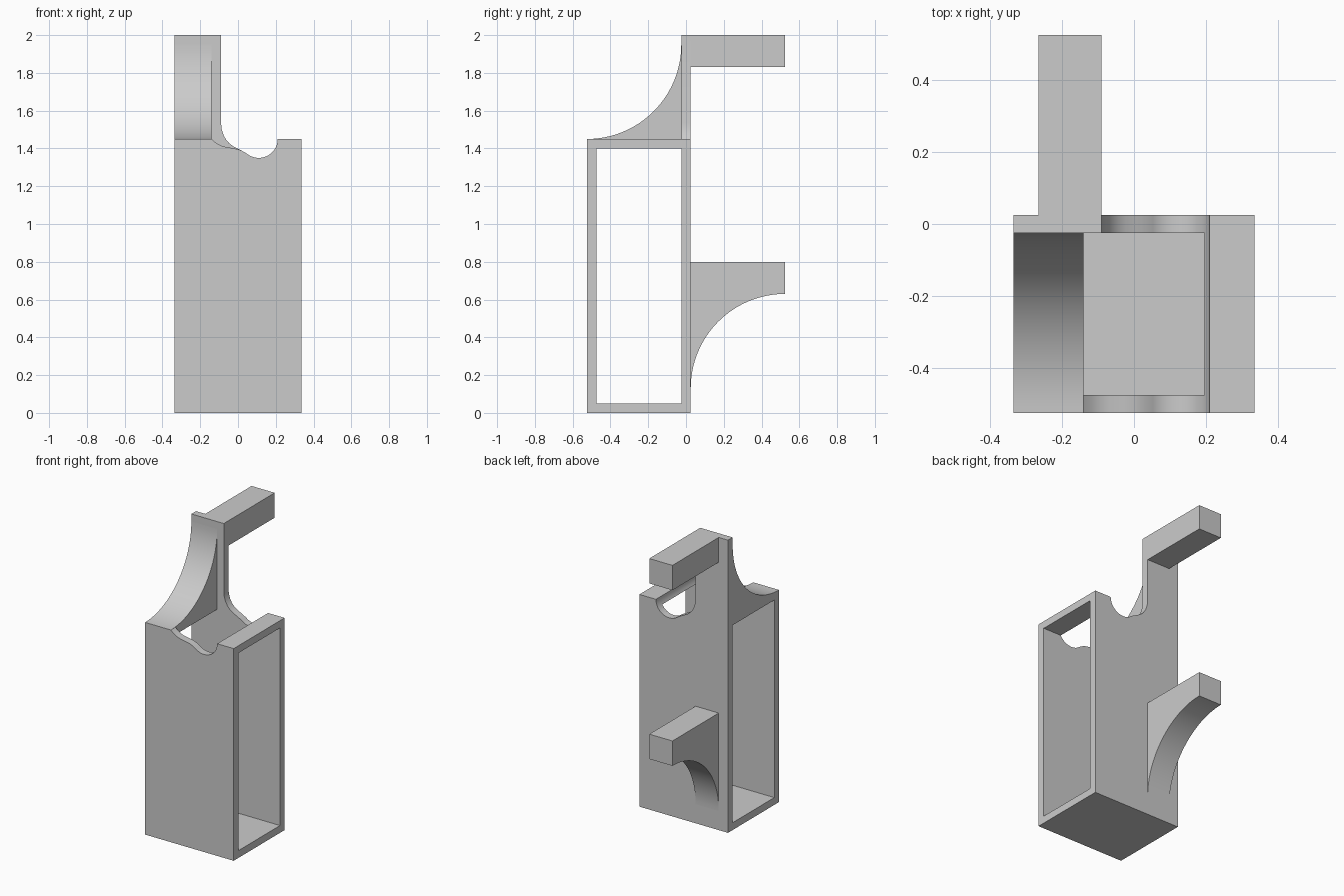
import bpy, bmesh
from math import cos, sin, radians

cube = bpy.data.objects.get("Cube")
if cube:
    bpy.data.objects.remove(cube, do_unlink=True)

grey = bpy.data.materials.new("light grey")
grey.use_nodes = True
grey.diffuse_color = (0.6, 0.6, 0.6, 1)
grey.node_tree.nodes["Principled BSDF"].inputs["Base Color"].default_value = (0.6, 0.6, 0.6, 1)


def arc(cx, cz, r, start, end, steps=24):
    angles = [radians(start + (end - start) * i / steps) for i in range(steps + 1)]
    return [(cx + r * cos(a), cz + r * sin(a)) for a in angles]


def extrude(name, outline, axis, lo, hi):
    """Extrude an outline (horizontal, z) along x or y."""
    bm = bmesh.new()
    place = (lambda p, d: (d, p[0], p[1])) if axis == "x" else (lambda p, d: (p[0], d, p[1]))
    ends = [[bm.verts.new(place(p, d)) for p in outline] for d in (lo, hi)]
    for ring in ends:
        bm.faces.new(ring)
    n = len(outline)
    for i in range(n):
        j = (i + 1) % n
        bm.faces.new((ends[0][i], ends[0][j], ends[1][j], ends[1][i]))
    bmesh.ops.recalc_face_normals(bm, faces=bm.faces)
    mesh = bpy.data.meshes.new(name)
    bm.to_mesh(mesh)
    bm.free()
    mesh.materials.append(grey)
    obj = bpy.data.objects.new(name, mesh)
    bpy.context.collection.objects.link(obj)
    bpy.ops.object.select_all(action="DESELECT")
    obj.select_set(True)
    bpy.context.view_layer.objects.active = obj
    bpy.ops.object.shade_smooth_by_angle(angle=radians(30))
    return obj


def rect(a, b, low, high):
    return [(a, low), (b, low), (b, high), (a, high)]


W = 0.335                       # half width
FRONT, BACK, T = -0.525, 0.025, 0.05
TOP, PEAK = 1.45, 2.0
IN_F, IN_B = FRONT + T, BACK - T

# Shared round notch, running from right to left
notch = arc(0.11, TOP, 0.1, 0, -130)
base = [(-W, 0), (W, 0), (W, TOP)]

# Front wall with shallow scooped rim
scoop = [(0.02, 1.388), (0, 1.396), (-0.03, 1.402), (-0.07, 1.409),
         (-0.095, 1.417), (-0.12, 1.432), (-0.14, TOP)]
extrude("front_wall", base + notch + scoop + [(-W, TOP)], "y", FRONT, IN_F)

# Back wall rising into a tall tab
sweep = [(0.02, 1.388), (0, 1.398), (-0.025, 1.411), (-0.045, 1.426), (-0.062, 1.445),
         (-0.076, 1.469), (-0.086, 1.5), (-0.09, 1.535)]
extrude("back_wall", base + notch + sweep + [(-0.09, PEAK), (-W, PEAK)], "y", IN_B, BACK)

# Floor and the two top strips between the walls
extrude("floor", rect(-W, W, 0, T), "y", IN_F, IN_B)
extrude("left_top_strip", [(W, TOP - T), (W, TOP)] + arc(0.11, TOP, 0.1, 0, -30, 8), "y", IN_F, IN_B)
extrude("right_top_strip", rect(-W, -0.14, TOP - T, TOP), "y", IN_F, IN_B)

# Curved brace between the front rim and the tall tab
extrude("curved_brace", arc(FRONT, TOP + 0.5, 0.5, -90, 0, 32) + [(IN_B, TOP)],
        "x", -W, -0.14)

# Rear pegs, the lower one on a curved bracket
PEG_L, PEG_R, REACH = -0.265, -0.09, 0.525
extrude("upper_peg", rect(BACK, REACH, 1.83, PEAK), "x", PEG_L, PEG_R)
extrude("lower_peg", arc(REACH, 0.13, 0.5, 180, 90, 32) + [(REACH, 0.8), (BACK, 0.8)],
        "x", PEG_L, PEG_R)
